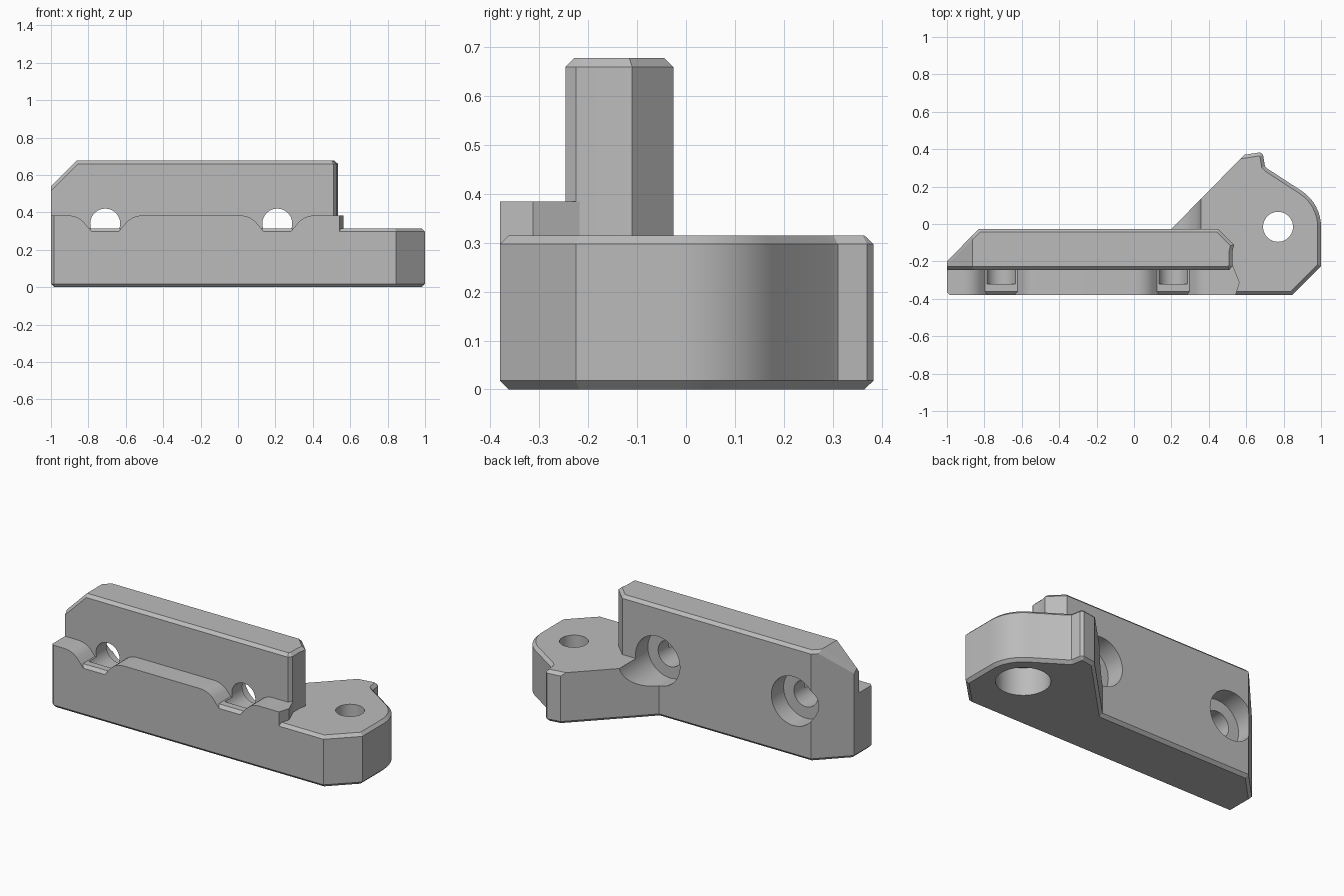
import bpy, bmesh, math
from mathutils import Vector

cube = bpy.data.objects.get("Cube")
if cube:
    bpy.data.objects.remove(cube, do_unlink=True)

CHAMFER = 0.018
FOOT_TOP, LEDGE_TOP, WALL_TOP = 0.315, 0.384, 0.677
FRONT, WALL_FRONT, BACK = -0.38, -0.246, -0.026
SCREW_Z, SCREW_XS = 0.34, (-0.71, 0.21)
FOOT_HOLE = Vector((0.77, -0.015, 0))
HOLE_R, BORE_R = 0.08, 0.15

grey = bpy.data.materials.new("light_grey")
grey.use_nodes = True
grey.diffuse_color = (0.5, 0.5, 0.5, 1)
grey.node_tree.nodes["Principled BSDF"].inputs["Base Color"].default_value = (0.5, 0.5, 0.5, 1)


def prism(points, direction):
    """Extrude a closed outline of 3D points."""
    bm = bmesh.new()
    face = bm.faces.new([bm.verts.new(p) for p in points])
    result = bmesh.ops.extrude_face_region(bm, geom=[face])
    verts = [g for g in result["geom"] if isinstance(g, bmesh.types.BMVert)]
    bmesh.ops.translate(bm, verts=verts, vec=direction)
    bmesh.ops.recalc_face_normals(bm, faces=bm.faces)
    return bm


def slice_off(bm, point, normal):
    """Remove everything on the normal's side of a plane and cap it."""
    geom = bm.verts[:] + bm.edges[:] + bm.faces[:]
    cut = bmesh.ops.bisect_plane(bm, geom=geom, plane_co=point, plane_no=normal, clear_outer=True)
    edges = [g for g in cut["geom_cut"] if isinstance(g, bmesh.types.BMEdge)]
    bmesh.ops.edgenet_fill(bm, edges=edges)
    bmesh.ops.recalc_face_normals(bm, faces=bm.faces)


def chamfer(bm, rule):
    edges = [e for e in bm.edges if rule(e)]
    bmesh.ops.bevel(bm, geom=edges, offset=CHAMFER, segments=1, affect='EDGES', clamp_overlap=False)


def finish(bm, name):
    bmesh.ops.recalc_face_normals(bm, faces=bm.faces)
    mesh = bpy.data.meshes.new(name)
    bm.to_mesh(mesh)
    bm.free()
    mesh.materials.append(grey)
    obj = bpy.data.objects.new(name, mesh)
    bpy.context.collection.objects.link(obj)
    return obj


def cylinder(name, start, axis, radius):
    """Cylinder cutter from a start point along an axis vector."""
    axis = Vector(axis)
    u = axis.orthogonal().normalized()
    v = axis.normalized().cross(u)
    ring = [Vector(start) + radius * (u * math.cos(a) + v * math.sin(a))
            for a in (math.tau * i / 64 for i in range(64))]
    return finish(prism(ring, axis), name)


# Base slab with the angled mounting foot
arc = [(FOOT_HOLE.x + 0.23 * math.cos(a), FOOT_HOLE.y + 0.23 * math.sin(a))
       for a in (math.radians(56 - 7 * i) for i in range(9))]
outline = [(-1, -0.365), (-1, -0.2), (-0.83, BACK), (0.2, BACK), (0.59, 0.37),
           (0.675, 0.383), (0.69, 0.37), (0.70, 0.31), (0.715, 0.295)] + arc
outline += [(1, -0.225), (0.845, FRONT), (-0.985, FRONT)]
bm = prism([(x, y, 0) for x, y in outline], (0, 0, FOOT_TOP))


def base_rule(e):
    a, b = (v.co for v in e.verts)
    if abs(a.z - b.z) > 0.01:
        return False
    d = (a - b).normalized()
    diagonal = d.x * d.y > 0.3 and (a - b).length > 0.4
    return a.z < 0.01 or not diagonal


chamfer(bm, base_rule)
body = finish(bm, "mounting_block")

# Tall wall with a sloped top corner
outline = [(-1, WALL_FRONT), (-1, -0.2), (-0.83, BACK), (0.45, BACK), (0.535, -0.11),
           (0.526, -0.15), (0.526, -0.225), (0.51, WALL_FRONT)]
bm = prism([(x, y, 0.1) for x, y in outline], (0, 0, WALL_TOP - 0.1))
slice_off(bm, (-1, 0, 0.54), (-1, 0, 1))


def wall_rule(e):
    upward = [f.normal.z > 0.5 for f in e.link_faces]
    at_end = all(v.co.x < -0.99 for v in e.verts)
    return sum(upward) == 1 and not at_end


chamfer(bm, wall_rule)
wall = finish(bm, "wall")


# Front ledge whose top dips under each screw hole
def dip(cx):
    low = [(0.083 * math.sin(a), SCREW_Z - 0.083 * math.cos(a))
           for a in (math.radians(9 * i) for i in range(6))]
    high = [(0.2 - 0.12 * math.sin(a), LEDGE_TOP - 0.12 * (1 - math.cos(a)))
            for a in (math.radians(45 - 9 * i) for i in range(6))]
    half = low + high
    return [(cx - x, z) for x, z in reversed(half)] + [(cx + x, z) for x, z in half[1:]]


profile = [(-1, 0.1)]
profile += [(-1, LEDGE_TOP)]
for sx in SCREW_XS:
    profile += dip(sx)
profile += [(0.6, LEDGE_TOP), (0.6, 0.1)]
bm = prism([(x, FRONT, z) for x, z in profile], (0, 0.18, 0))
slice_off(bm, (0.565, -0.312, 0), (0.068, -0.022, 0))
slice_off(bm, (0.565, -0.312, 0), (0.09, 0.037, 0))
slice_off(bm, (-0.985, FRONT, 0), (-1, -1, 0))
ledge = finish(bm, "ledge")

# Screw holes and counterbores
cutters = []
for sx in SCREW_XS:
    cutters.append(cylinder("wall_hole", (sx, -0.32, SCREW_Z), (0, 0.25, 0), HOLE_R))
    cutters.append(cylinder("wall_counterbore", (sx, -0.145, SCREW_Z), (0, 0.5, 0), BORE_R))
cutters.append(cylinder("foot_hole", FOOT_HOLE - Vector((0, 0, 0.1)), (0, 0, 0.6), HOLE_R))
cutters.append(cylinder("foot_counterbore", FOOT_HOLE - Vector((0, 0, 0.1)), (0, 0, 0.27), BORE_R))

# Join the parts, then cut the holes
bpy.context.view_layer.objects.active = body
for tool, operation in [(wall, 'UNION'), (ledge, 'UNION')] + [(c, 'DIFFERENCE') for c in cutters]:
    tool.hide_render = True
    mod = body.modifiers.new(tool.name, 'BOOLEAN')
    mod.operation = operation
    mod.solver = 'EXACT'
    mod.object = tool
    bpy.ops.object.modifier_apply(modifier=mod.name)
    bpy.data.objects.remove(tool, do_unlink=True)

bpy.ops.object.select_all(action='DESELECT')
body.select_set(True)
bpy.ops.object.shade_smooth_by_angle(angle=math.radians(20))
